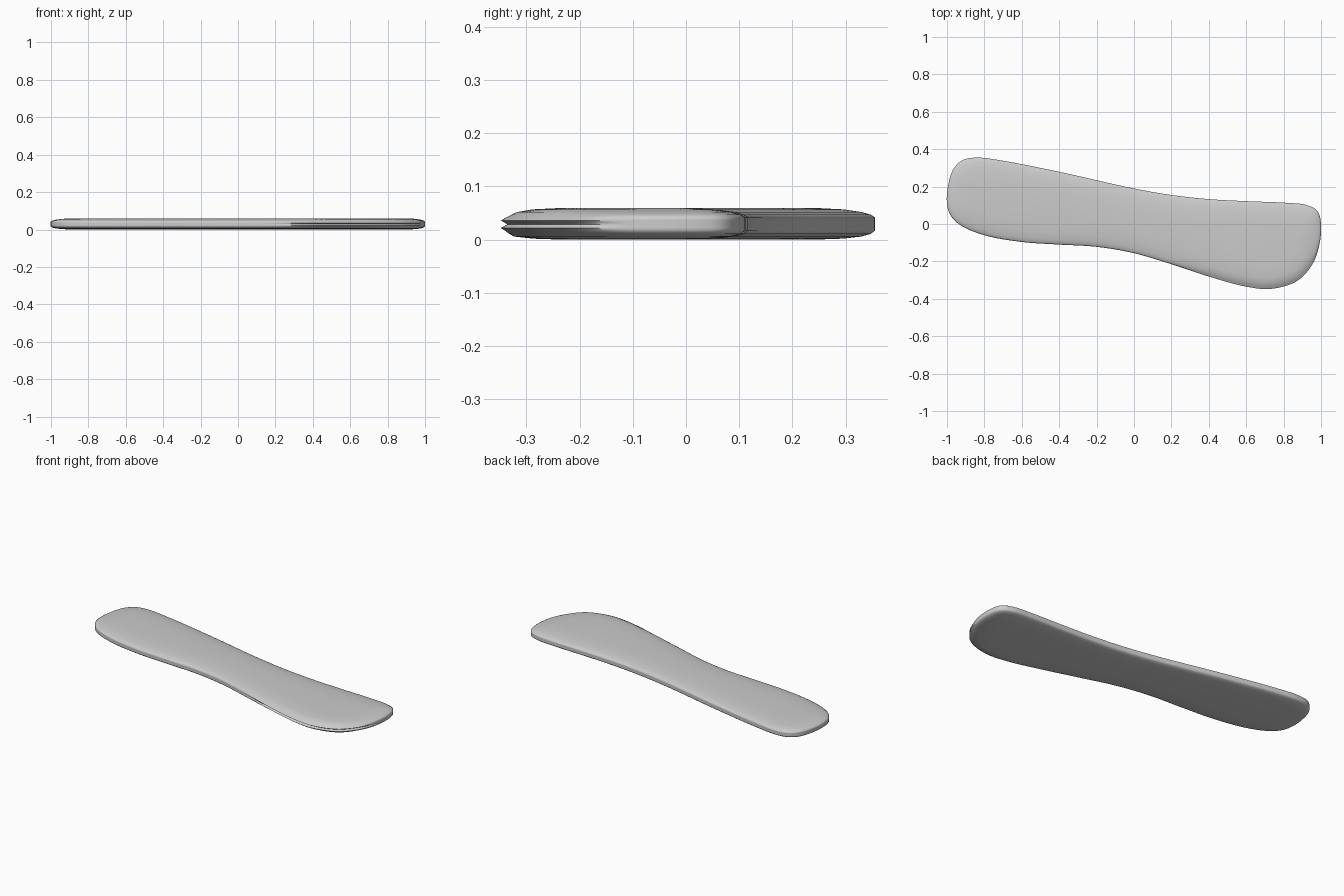
import bpy, bmesh, math
from mathutils import Vector

if "Cube" in bpy.data.objects:
    bpy.data.objects.remove(bpy.data.objects["Cube"])

# Outline control points seen from above
CTRL = [(-1, .11), (-.995, .2), (-.965, .295), (-.915, .342), (-.84, .355),
        (-.7, .338), (-.4, .279), (0, .19), (.2, .155), (.4, .133), (.6, .122),
        (.8, .114), (.92, .102), (.98, .07), (1, 0), (.99, -.115), (.95, -.222),
        (.87, -.306), (.73, -.347), (.6, -.335), (.4, -.281), (.2, -.215),
        (0, -.156), (-.2, -.122), (-.4, -.11), (-.6, -.096), (-.8, -.06),
        (-.93, -.005), (-.983, .05)]
# Centre line used to pull the rounded edge inwards
SPINE = [(-.82, .15), (-.4, .085), (0, .018), (.4, -.075), (.82, -.11)]
# Edge profile, bottom to top: (z, inset, extra inset where the seam is)
EDGE = [(0, .12, 0), (.002, .06, 0), (.006, .025, 0), (.011, .008, .008),
        (.017, 0, .008), (.022, 0, 0), (.025, 0, .006), (.029, 0, .012),
        (.033, 0, .006), (.036, 0, 0), (.042, 0, .010), (.047, .008, .012),
        (.052, .025, .006), (.057, .06, 0), (.06, .12, 0)]


def smooth_loop(pts, steps):
    """Closed Catmull-Rom curve with centripetal spacing."""
    p = [Vector(q) for q in pts]
    n, out = len(p), []
    for i in range(n):
        a, b, c, d = (p[(i + k) % n] for k in (-1, 0, 1, 2))
        ta = (b - a).length ** .5
        tb = ta + (c - b).length ** .5
        tc = tb + (d - c).length ** .5
        for s in range(steps):
            t = ta + (tb - ta) * s / steps
            q1 = a.lerp(b, t / ta)
            q2 = b.lerp(c, (t - ta) / (tb - ta))
            q3 = c.lerp(d, (t - tb) / (tc - tb))
            out.append(q1.lerp(q2, t / tb).lerp(q2.lerp(q3, (t - ta) / (tc - ta)), (t - ta) / (tb - ta)))
    return out


def spine_point(x):
    x = max(SPINE[0][0], min(SPINE[-1][0], x))
    for (x0, y0), (x1, y1) in zip(SPINE, SPINE[1:]):
        if x <= x1:
            return Vector((x, y0 + (y1 - y0) * (x - x0) / (x1 - x0)))


def seam_weight(p):
    """Seam runs only along the front edge of the wide right end."""
    if p.y > -.1:
        return 0
    t = max(0, min(1, (p.x - .1) / .4)) * max(0, min(1, (-.1 - p.y) / .15))
    return t * t * (3 - 2 * t)


# Board: stacked inset rings bridged into one rounded slab
outline = smooth_loop(CTRL, 8)
bm = bmesh.new()
rings = []
for z, inset, extra in EDGE:
    ring = []
    for p in outline:
        v = spine_point(p.x) - p
        q = p + v.normalized() * (inset + extra * seam_weight(p))
        ring.append(bm.verts.new((q.x, q.y, z)))
    rings.append(ring)
n = len(outline)
for lo, hi in zip(rings, rings[1:]):
    for i in range(n):
        j = (i + 1) % n
        bm.faces.new((lo[i], lo[j], hi[j], hi[i]))
bm.faces.new(rings[0])
bm.faces.new(rings[-1])
bmesh.ops.recalc_face_normals(bm, faces=bm.faces)

mesh = bpy.data.meshes.new("board")
bm.to_mesh(mesh)
bm.free()
board = bpy.data.objects.new("board", mesh)
bpy.context.collection.objects.link(board)
bpy.context.view_layer.objects.active = board
board.select_set(True)
bpy.ops.object.shade_smooth_by_angle(angle=math.radians(60))
